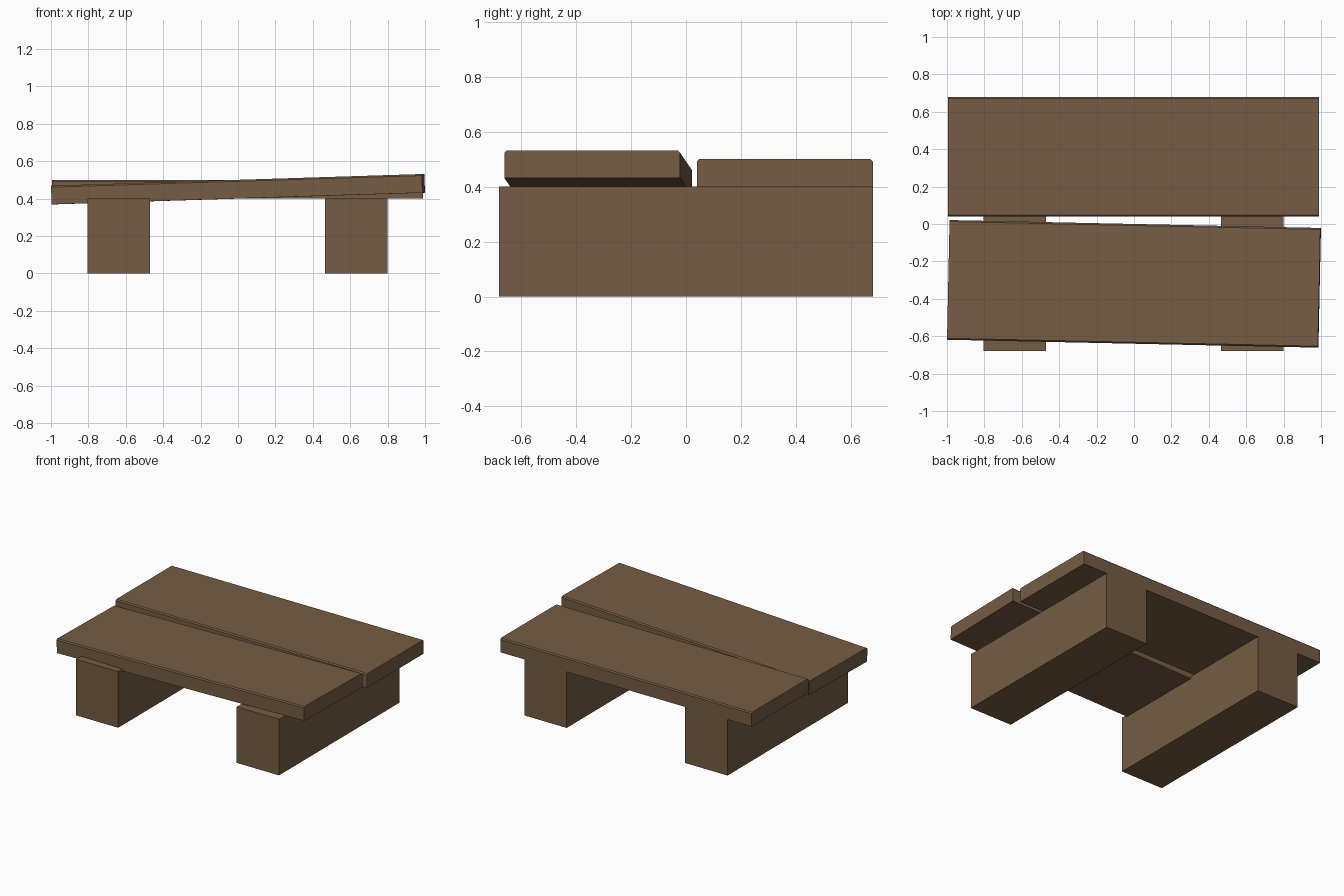
import bpy, bmesh, math

if "Cube" in bpy.data.objects:
    bpy.data.objects.remove(bpy.data.objects["Cube"])

wood = bpy.data.materials.new("brown wood")
wood.diffuse_color = (0.178, 0.108, 0.056, 1)
wood.use_nodes = True
wood.node_tree.nodes["Principled BSDF"].inputs["Base Color"].default_value = wood.diffuse_color


def extruded_beam(name, profile, length, location, rotation=(0, 0, 0)):
    """Beam along x from a (y, z) cross-section."""
    bm = bmesh.new()
    face = bm.faces.new([bm.verts.new((-length / 2, y, z)) for y, z in profile])
    ext = bmesh.ops.extrude_face_region(bm, geom=[face])
    moved = [v for v in ext["geom"] if isinstance(v, bmesh.types.BMVert)]
    bmesh.ops.translate(bm, verts=moved, vec=(length, 0, 0))
    bmesh.ops.recalc_face_normals(bm, faces=bm.faces)
    mesh = bpy.data.meshes.new(name)
    bm.to_mesh(mesh)
    bm.free()
    mesh.materials.append(wood)
    obj = bpy.data.objects.new(name, mesh)
    obj.location = location
    obj.rotation_euler = rotation
    bpy.context.collection.objects.link(obj)
    return obj


# Plank section with slightly chamfered upper long edges
W, H, C = 0.32, 0.05, 0.008
plank = [(-W, -H), (W, -H), (W, H - C), (W - C, H), (-W + C, H), (-W, H - C)]

# Back plank lies flat, front plank is knocked crooked
extruded_beam("back_plank", plank, 1.984, (-0.002, 0.36, 0.45))
extruded_beam("front_plank", plank, 1.984, (0, -0.32, 0.45),
              (0, math.radians(-1.8), math.radians(-1.22)))

# Two square support beams running front to back
beam = [(-0.68, -0.2), (0.68, -0.2), (0.68, 0.2), (-0.68, 0.2)]
for side, x in (("left", -0.637), ("right", 0.633)):
    extruded_beam(side + "_support_beam", beam, 0.334, (x, 0, 0.2))
